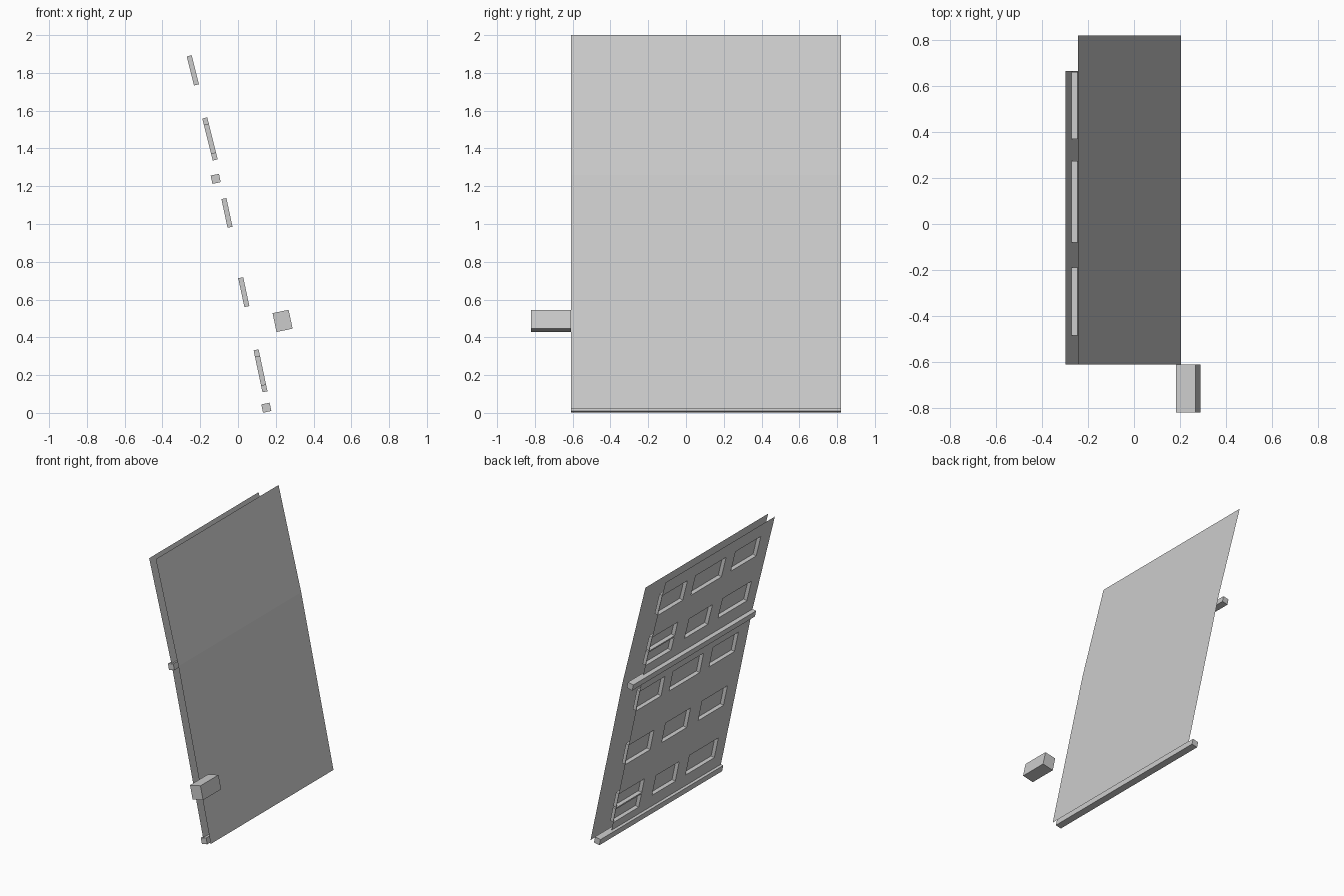
import bpy, bmesh, math
from mathutils import Vector

if "Cube" in bpy.data.objects:
    bpy.data.objects.remove(bpy.data.objects["Cube"])

LOW, HIGH = math.radians(12), math.radians(14)   # lean below / above the fold
FOLD_Z = 1.26
DEPTH = 0.027                                    # window recess


def lean(z):
    return HIGH if z > FOLD_Z else LOW


def on_sheet(fold_x, y, z, depth=0.0):
    """Point on the leaning sheet, pushed in along its normal by depth."""
    a = lean(z)
    p = Vector((fold_x - (z - FOLD_Z) * math.tan(a), y, z))
    return p + depth * Vector((math.cos(a), 0, math.sin(a)))


def finish(name, bm):
    bmesh.ops.remove_doubles(bm, verts=bm.verts, dist=1e-5)
    me = bpy.data.meshes.new(name)
    bm.to_mesh(me)
    bm.free()
    ob = bpy.data.objects.new(name, me)
    bpy.context.collection.objects.link(ob)
    return ob


def quad(bm, pts):
    bm.faces.new([bm.verts.new(p) for p in pts])


def sheet(name, fold_x, y0, y1, z0, z1, holes=()):
    """Folded sheet with rectangular recessed windows (ya, yb, za, zb)."""
    bm = bmesh.new()
    ys = sorted({y0, y1, *(v for h in holes for v in h[:2])})
    zs = sorted({z0, FOLD_Z, z1, *(v for h in holes for v in h[2:])})
    for ya, yb in zip(ys, ys[1:]):
        for za, zb in zip(zs, zs[1:]):
            cy, cz = (ya + yb) / 2, (za + zb) / 2
            if any(h[0] < cy < h[1] and h[2] < cz < h[3] for h in holes):
                continue
            quad(bm, [on_sheet(fold_x, y, z) for y, z in
                      ((ya, za), (ya, zb), (yb, zb), (yb, za))])
    # recess walls and pane
    for ya, yb, za, zb in holes:
        c = ((ya, za), (ya, zb), (yb, zb), (yb, za))
        rim = [on_sheet(fold_x, *p) for p in c]
        inner = [on_sheet(fold_x, *p, DEPTH) for p in c]
        for i in range(4):
            j = (i + 1) % 4
            quad(bm, [rim[i], rim[j], inner[j], inner[i]])
        quad(bm, inner)
    return finish(name, bm)


def box(name, centre, size):
    bpy.ops.mesh.primitive_cube_add(size=1, location=centre, rotation=(0, -LOW, 0))
    ob = bpy.context.object
    ob.name = name
    ob.scale = size
    return ob


# window layout, by row
wide = [(-0.485, -0.19), (-0.08, 0.275), (0.37, 0.66)]
offset = [(-0.485, -0.19), (-0.055, 0.235), (0.37, 0.66)]
split = [(-0.505, -0.17), (-0.05, 0.22)]
windows = []
for cols, za, zb in ((wide, 1.733, 1.887), (split, 1.37, 1.525), (wide, 0.98, 1.132),
                     (offset, 0.56, 0.713), (split, 0.143, 0.297)):
    windows += [(ya, yb, za, zb) for ya, yb in cols]
# double windows at the end of the split rows
for mid in (1.447, 0.22):
    windows += [(0.365, 0.66, mid + 0.004, mid + 0.111),
                (0.365, 0.66, mid - 0.111, mid - 0.008)]

# two leaning sheets
sheet("front_sheet", -0.059, -0.61, 0.82, 0.02, 2.0)
sheet("window_sheet", -0.115, -0.61, 0.665, 0.015, 1.992, windows)

# ledges across the window sheet
for name, x, z in (("bottom_ledge", 0.15, 0.0275), ("middle_ledge", -0.118, 1.239)):
    box(name, (x, 0.105, z), (0.045, 1.43, 0.045))

# side block
box("side_block", (0.236, -0.715, 0.487), (0.087, 0.21, 0.102))
